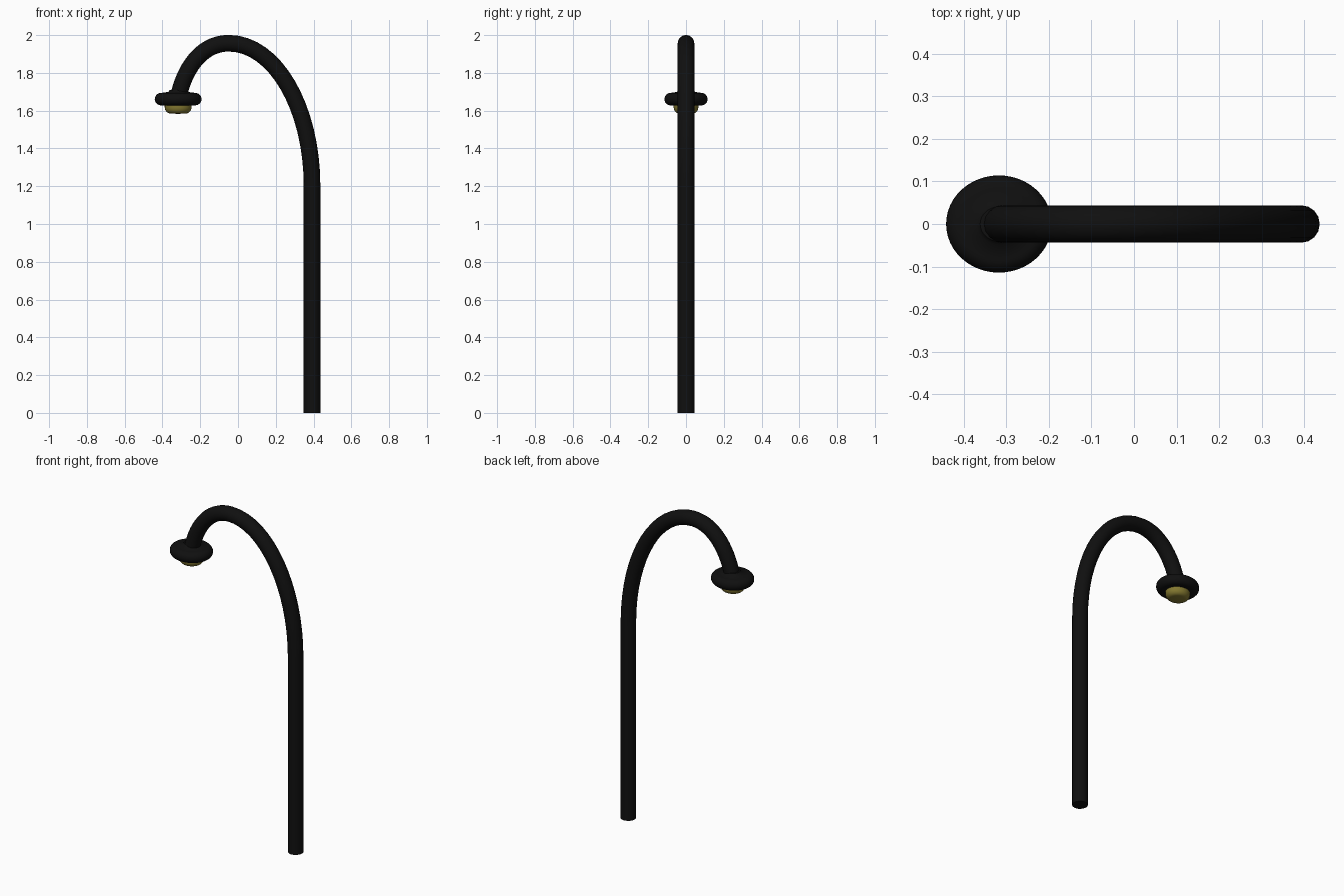
import bpy, bmesh, math
from mathutils import Vector

cube = bpy.data.objects.get("Cube")
if cube:
    bpy.data.objects.remove(cube, do_unlink=True)


def make_material(name, color, roughness):
    mat = bpy.data.materials.new(name)
    mat.use_nodes = True
    mat.diffuse_color = color
    shader = mat.node_tree.nodes["Principled BSDF"]
    shader.inputs["Base Color"].default_value = color
    shader.inputs["Roughness"].default_value = roughness
    return mat


BLACK = make_material("black metal", (0.005, 0.005, 0.005, 1), 0.6)
GOLD = make_material("dull yellow glass", (0.23, 0.19, 0.03, 1), 0.5)


def finish(obj, mat):
    obj.data.materials.clear()
    obj.data.materials.append(mat)
    bpy.ops.object.select_all(action="DESELECT")
    obj.select_set(True)
    bpy.context.view_layer.objects.active = obj
    bpy.ops.object.shade_smooth_by_angle(angle=math.radians(50))


def lathe(name, profile, mat, x, squash, segments=48):
    """Spin a (radius, z) profile about a vertical axis, slightly narrowed in y."""
    bm = bmesh.new()
    verts = [bm.verts.new((r, 0, z)) for r, z in profile]
    edges = [bm.edges.new(pair) for pair in zip(verts, verts[1:])]
    bmesh.ops.spin(bm, geom=verts + edges, cent=(0, 0, 0), axis=(0, 0, 1),
                   angle=math.tau, steps=segments)
    bmesh.ops.remove_doubles(bm, verts=bm.verts, dist=0.0001)
    bmesh.ops.scale(bm, verts=bm.verts, vec=(1, squash, 1))
    bmesh.ops.translate(bm, verts=bm.verts, vec=(x, 0, 0))
    bmesh.ops.recalc_face_normals(bm, faces=bm.faces)
    mesh = bpy.data.meshes.new(name)
    bm.to_mesh(mesh)
    bm.free()
    obj = bpy.data.objects.new(name, mesh)
    bpy.context.collection.objects.link(obj)
    finish(obj, mat)


# Pole with its hooked arm: one tube swept along a curve (point, handle in, handle out)
path = [
    ((0.392, 0), (0.392, -0.1), (0.392, 0.4)),
    ((0.392, 1.2), (0.392, 0.8), (0.392, 1.62)),
    ((-0.05, 1.957), (0.195, 1.957), (-0.2, 1.957)),
    ((-0.318, 1.66), (-0.29, 1.81), (-0.33, 1.6)),
]
curve = bpy.data.curves.new("pole", "CURVE")
curve.dimensions = "3D"
curve.resolution_u = 16
curve.bevel_depth = 0.044
curve.bevel_resolution = 6
curve.use_fill_caps = True
spline = curve.splines.new("BEZIER")
spline.bezier_points.add(len(path) - 1)
for point, (co, before, after) in zip(spline.bezier_points, path):
    point.handle_left_type = point.handle_right_type = "FREE"
    point.co, point.handle_left, point.handle_right = (
        Vector((x, 0, z)) for x, z in (co, before, after))
pole = bpy.data.objects.new("pole", curve)
bpy.context.collection.objects.link(pole)
bpy.ops.object.select_all(action="DESELECT")
pole.select_set(True)
bpy.context.view_layer.objects.active = pole
bpy.ops.object.convert(target="MESH")
finish(bpy.context.view_layer.objects.active, BLACK)

# Lamp shade: rounded disc with a small collar around the arm
rim = [(0.09 + 0.034 * math.cos(a), 1.661 + 0.033 * math.sin(a))
       for a in (math.radians(90 - 15 * i) for i in range(13))]
lathe("lamp_shade", [(0, 1.71), (0.044, 1.71), (0.052, 1.699)] + rim + [(0, 1.628)],
      BLACK, -0.317, 0.92)

# Lamp lens: shallow rounded bowl beneath the shade
bowl = [(0.04 + 0.031 * math.cos(a), 1.618 - 0.033 * math.sin(a))
        for a in (math.radians(15 * i) for i in range(7))]
lathe("lamp_lens", [(0, 1.64), (0.071, 1.64)] + bowl + [(0, 1.583)],
      GOLD, -0.317, 0.92)
